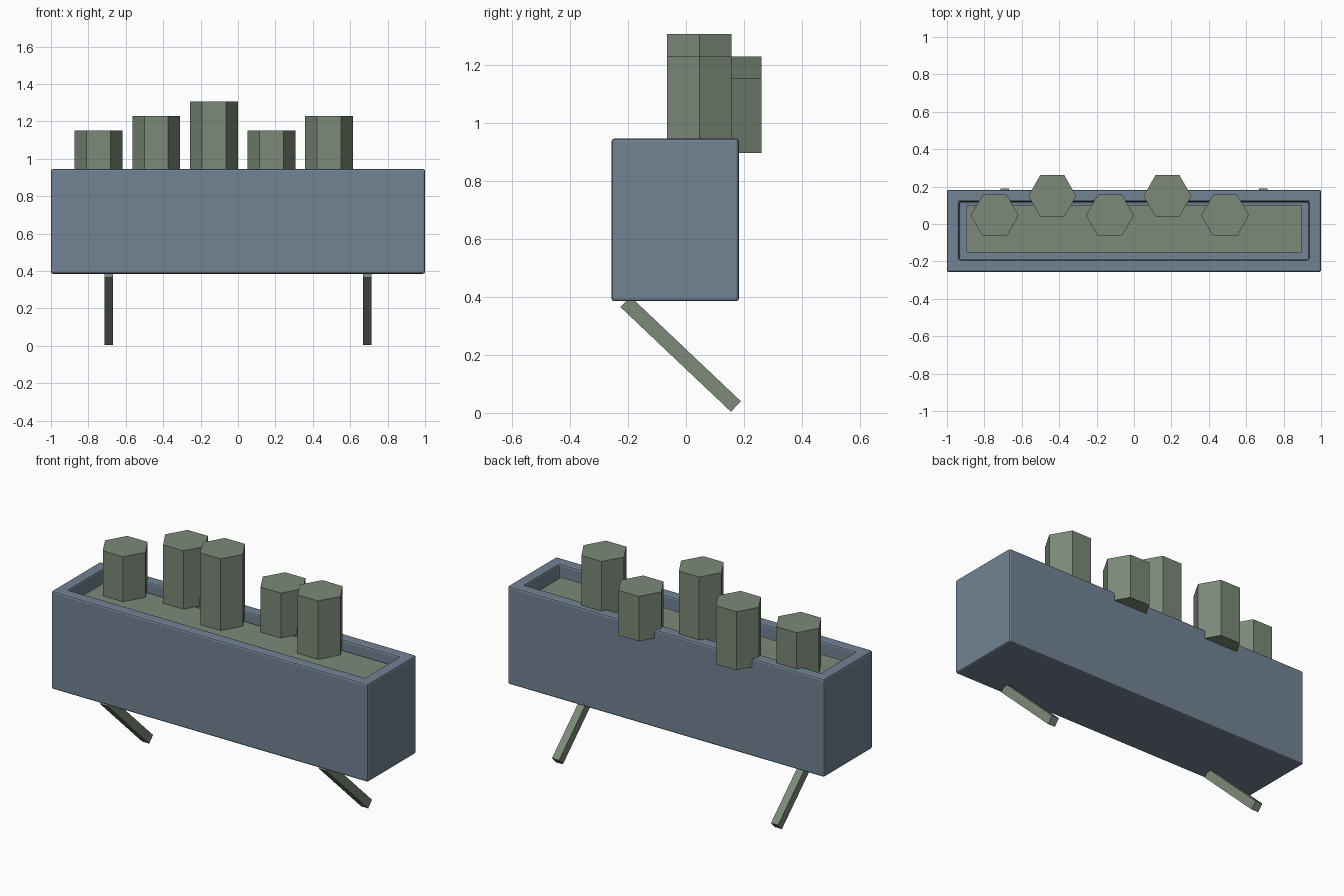
import bpy
import bmesh
import math
from mathutils import Matrix, Vector

cube = bpy.data.objects.get("Cube")
if cube:
    bpy.data.objects.remove(cube, do_unlink=True)


def make_material(name, color):
    mat = bpy.data.materials.new(name)
    mat.use_nodes = True
    mat.diffuse_color = color
    mat.node_tree.nodes["Principled BSDF"].inputs["Base Color"].default_value = color
    return mat


slate = make_material("slate blue", (0.168, 0.224, 0.290, 1))
sage = make_material("sage green", (0.200, 0.250, 0.190, 1))


def finish(name, bm, mat):
    mesh = bpy.data.meshes.new(name)
    bm.to_mesh(mesh)
    bm.free()
    mesh.materials.append(mat)
    obj = bpy.data.objects.new(name, mesh)
    bpy.context.collection.objects.link(obj)
    return obj


def box(name, center, size, mat, tilt=0):
    bm = bmesh.new()
    matrix = (Matrix.Translation(center) @ Matrix.Rotation(tilt, 4, 'X')
              @ Matrix.Diagonal((*size, 1)))
    bmesh.ops.create_cube(bm, size=1, matrix=matrix)
    return finish(name, bm, mat)


# Planter: a box with an inset, sunken top and softened edges
bm = bmesh.new()
bmesh.ops.create_cube(bm, size=1, matrix=Matrix.Translation((0, -0.037, 0.665))
                      @ Matrix.Diagonal((2, 0.44, 0.56, 1)))
top = max(bm.faces, key=lambda f: f.calc_center_median().z)
bmesh.ops.inset_region(bm, faces=[top], thickness=0.09)
floor = bmesh.ops.extrude_face_region(bm, geom=[top])["geom"]
bmesh.ops.translate(bm, vec=(0, 0, -0.4),
                    verts=[g for g in floor if isinstance(g, bmesh.types.BMVert)])
if top.is_valid:
    bm.faces.remove(top)
bmesh.ops.recalc_face_normals(bm, faces=bm.faces)
planter = finish("planter_box", bm, slate)
bevel = planter.modifiers.new("soft edges", 'BEVEL')
bevel.width = 0.01
bevel.segments = 2

# Soil bed with a thin gap to the walls
box("soil", (0, -0.027, 0.79), (1.79, 0.25, 0.21), sage)

# Hexagonal plants in two staggered rows
heights = (1.152, 1.229, 1.305, 1.152, 1.229)
bottom = 0.895
for i, height in enumerate(heights):
    bm = bmesh.new()
    y = 0.15 if i % 2 else 0.046
    x = -0.745 + 0.308 * i
    bmesh.ops.create_cone(
        bm, cap_ends=True, segments=6, radius1=0.128, radius2=0.128,
        depth=height - bottom,
        matrix=Matrix.Translation((x, y, (height + bottom) / 2))
        @ Matrix.Rotation(math.pi / 6, 4, 'Z'))
    # Keep a corner pointing along x
    if max(v.co.x for v in bm.verts) - x < 0.12:
        bmesh.ops.rotate(bm, verts=bm.verts, cent=(x, y, 0),
                         matrix=Matrix.Rotation(math.pi / 6, 3, 'Z'))
    finish(f"plant_{i + 1}", bm, sage)

# Slanted struts below
start, end = Vector((0, -0.209, 0.383)), Vector((0, 0.172, 0.022))
along = end - start
for side, x in (("right", -0.692), ("left", 0.692)):
    center = (start + end) / 2 + Vector((x, 0, 0))
    box(f"{side}_strut", center, (0.045, along.length, 0.05), sage,
        math.atan2(along.z, along.y))
